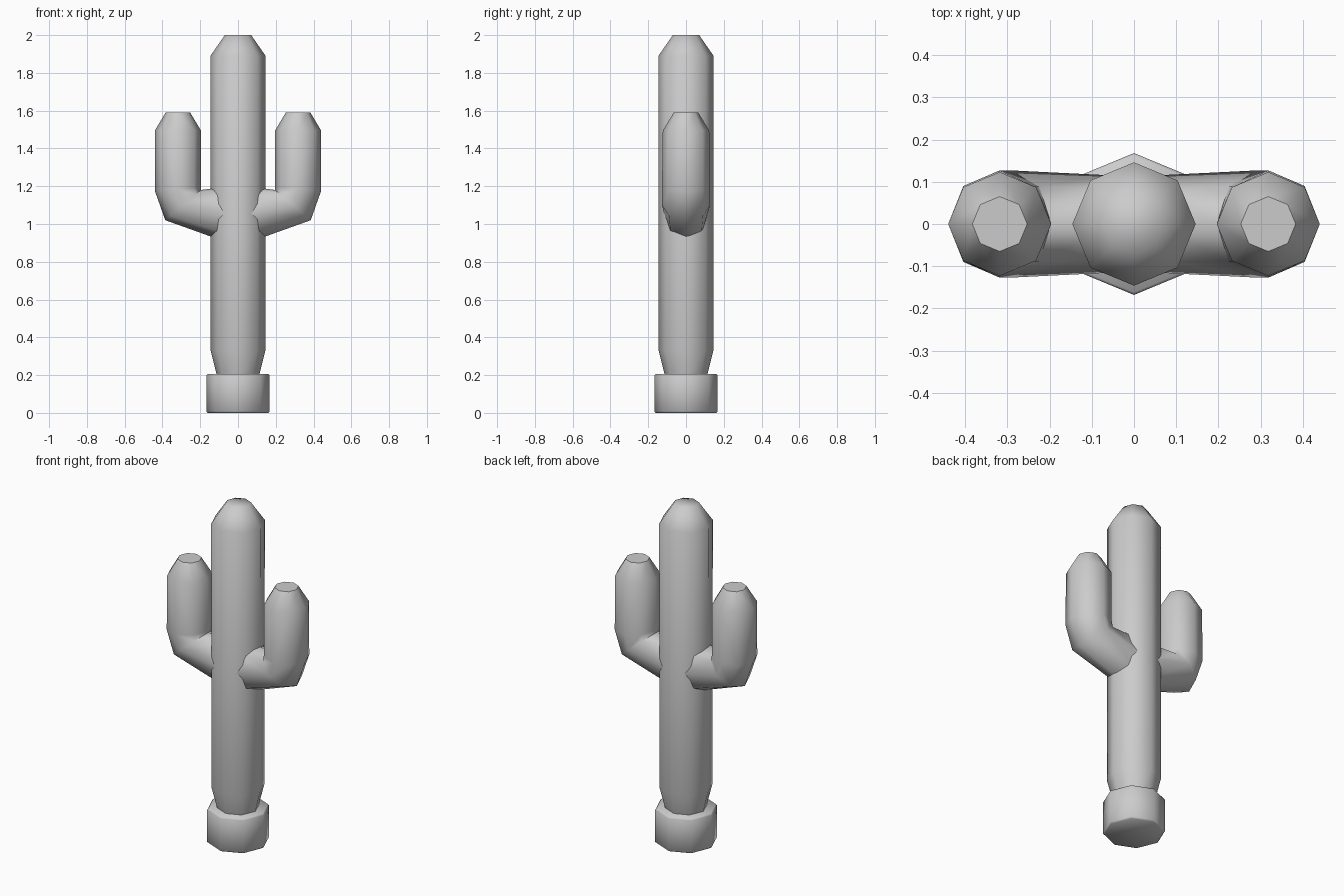
import bpy
import bmesh
from math import cos, sin, pi, radians

SIDES = 8

default_cube = bpy.data.objects.get("Cube")
if default_cube:
    bpy.data.objects.remove(default_cube, do_unlink=True)

grey = bpy.data.materials.new("plain grey")
grey.use_nodes = True
grey.diffuse_color = (0.6, 0.6, 0.6, 1)
grey.node_tree.nodes["Principled BSDF"].inputs["Base Color"].default_value = (0.6, 0.6, 0.6, 1)


def loft(name, rings):
    """Skin eight-sided rings, each given as outer (x, z), inner (x, z), half depth."""
    bm = bmesh.new()
    loops = []
    for (ox, oz), (ix, iz), depth in rings:
        loop = []
        for i in range(SIDES):
            a = 2 * pi * i / SIDES
            t = (1 + cos(a)) / 2
            loop.append(bm.verts.new((ix + (ox - ix) * t, depth * sin(a), iz + (oz - iz) * t)))
        loops.append(loop)
    for low, high in zip(loops, loops[1:]):
        for i in range(SIDES):
            j = (i + 1) % SIDES
            bm.faces.new((low[i], low[j], high[j], high[i]))
    bm.faces.new(loops[0][::-1])
    bm.faces.new(loops[-1])
    bmesh.ops.recalc_face_normals(bm, faces=bm.faces)
    mesh = bpy.data.meshes.new(name)
    bm.to_mesh(mesh)
    bm.free()
    mesh.materials.append(grey)
    obj = bpy.data.objects.new(name, mesh)
    bpy.context.collection.objects.link(obj)
    bpy.ops.object.select_all(action='DESELECT')
    obj.select_set(True)
    bpy.context.view_layer.objects.active = obj
    bpy.ops.object.shade_smooth_by_angle(angle=radians(60))
    return obj


def upright(profile):
    return [((r, z), (-r, z), r) for r, z in profile]


# Base block with softened rims
loft("base", upright([(0.16, 0), (0.168, 0.008), (0.168, 0.197), (0.162, 0.205)]))

# Trunk, tapered at the foot and the tip
loft("trunk", upright([(0.11, 0.19), (0.145, 0.33), (0.146, 1.89), (0.07, 2.0)]))

# Arms: out of the trunk, round the elbow and straight up
for side, name in ((1, "left_arm"), (-1, "right_arm")):
    arm = [
        ((0.05, 0.90), (0.05, 1.20), 0.115),
        ((0.385, 1.02), (0.197, 1.18), 0.127),
        ((0.44, 1.175), (0.196, 1.195), 0.127),
        ((0.44, 1.495), (0.196, 1.495), 0.123),
        ((0.383, 1.59), (0.253, 1.59), 0.065),
    ]
    loft(name, [((side * ox, oz), (side * ix, iz), d) for (ox, oz), (ix, iz), d in arm])
